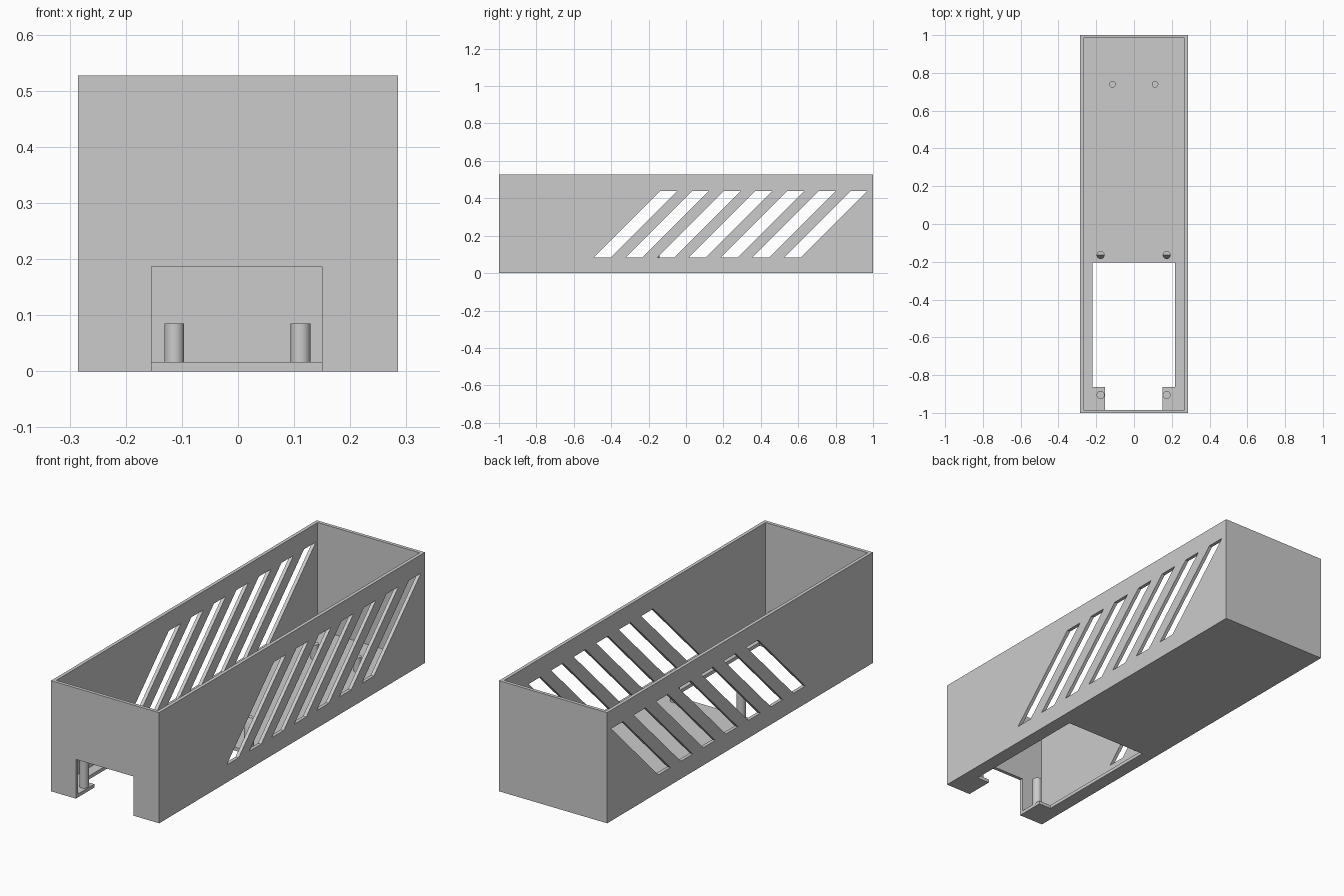
import bpy, bmesh, math
from mathutils import Vector

if "Cube" in bpy.data.objects:
    bpy.data.objects.remove(bpy.data.objects["Cube"], do_unlink=True)

WIDTH, LENGTH, HEIGHT, WALL = 0.57, 2.0, 0.527, 0.0165
PEG_TOP = 0.155

grey = bpy.data.materials.new("plain_grey")
grey.use_nodes = True
COLOUR = (0.6, 0.6, 0.6, 1)
grey.diffuse_color = COLOUR
grey.node_tree.nodes["Principled BSDF"].inputs["Base Color"].default_value = COLOUR


def finish(bm, name):
    bmesh.ops.recalc_face_normals(bm, faces=bm.faces)
    mesh = bpy.data.meshes.new(name)
    bm.to_mesh(mesh)
    bm.free()
    mesh.materials.append(grey)
    obj = bpy.data.objects.new(name, mesh)
    bpy.context.collection.objects.link(obj)
    return obj


def add_box(bm, low, high, shear=0.0):
    """Box between two corners; shear slides the top along y per unit of height."""
    low, high = Vector(low), Vector(high)
    for v in bmesh.ops.create_cube(bm, size=1)["verts"]:
        t = v.co + Vector((0.5, 0.5, 0.5))
        v.co = Vector(a + (b - a) * k for a, b, k in zip(low, high, t))
        v.co.y += shear * (v.co.z - low.z)


def box(name, low, high):
    bm = bmesh.new()
    add_box(bm, low, high)
    return finish(bm, name)


def carve(obj, cutter):
    mod = obj.modifiers.new("cut", "BOOLEAN")
    mod.operation, mod.solver, mod.object = "DIFFERENCE", "EXACT", cutter
    bpy.context.view_layer.objects.active = obj
    bpy.ops.object.modifier_apply(modifier=mod.name)
    bpy.data.objects.remove(cutter, do_unlink=True)


def peg(name, x, y, radius, top, slanted=False):
    bm = bmesh.new()
    height = top - WALL / 2
    bmesh.ops.create_cone(bm, cap_ends=True, segments=32, radius1=radius,
                          radius2=radius, depth=height)
    # Steep lead-in on the front half of the tip
    if slanted:
        bmesh.ops.bisect_plane(bm, geom=bm.verts[:] + bm.edges[:] + bm.faces[:],
                               plane_co=(0, 0, height / 2), plane_no=(0, -2.2, 1),
                               clear_outer=True)
        bmesh.ops.holes_fill(bm, edges=[e for e in bm.edges if e.is_boundary])
    bmesh.ops.translate(bm, verts=bm.verts, vec=(x, y, WALL / 2 + height / 2))
    obj = finish(bm, name)
    bpy.ops.object.select_all(action="DESELECT")
    obj.select_set(True)
    bpy.context.view_layer.objects.active = obj
    bpy.ops.object.shade_smooth_by_angle(angle=math.radians(30))


# Open tray
w, l = WIDTH / 2, LENGTH / 2
tray = box("tray", (-w, -l, 0), (w, l, HEIGHT))
carve(tray, box("cavity", (WALL - w, WALL - l, WALL), (w - WALL, l - WALL, 1)))

# Floor opening and front doorway
carve(tray, box("floor_opening", (-0.22, -0.862, -0.1), (0.217, -0.204, 0.05)))
carve(tray, box("doorway", (-0.154, -1.1, -0.1), (0.15, -0.8, 0.187)))

# Slanted vents through both side walls
slots = bmesh.new()
for i in range(7):
    y = -0.492 + i * 0.1695
    add_box(slots, (-0.4, y, 0.084), (0.4, y + 0.09, 0.439), shear=1.0)
carve(tray, finish(slots, "vents"))

# Mounting pegs
for side, s in (("left", 1), ("right", -1)):
    peg(f"front_peg_{side}", s * 0.175 - 0.002, -0.905, 0.021, PEG_TOP)
    peg(f"middle_peg_{side}", s * 0.175 - 0.002, -0.164, 0.021, PEG_TOP, slanted=True)
    peg(f"rear_peg_{side}", s * 0.1125 - 0.001, 0.74, 0.0175, 0.085)
